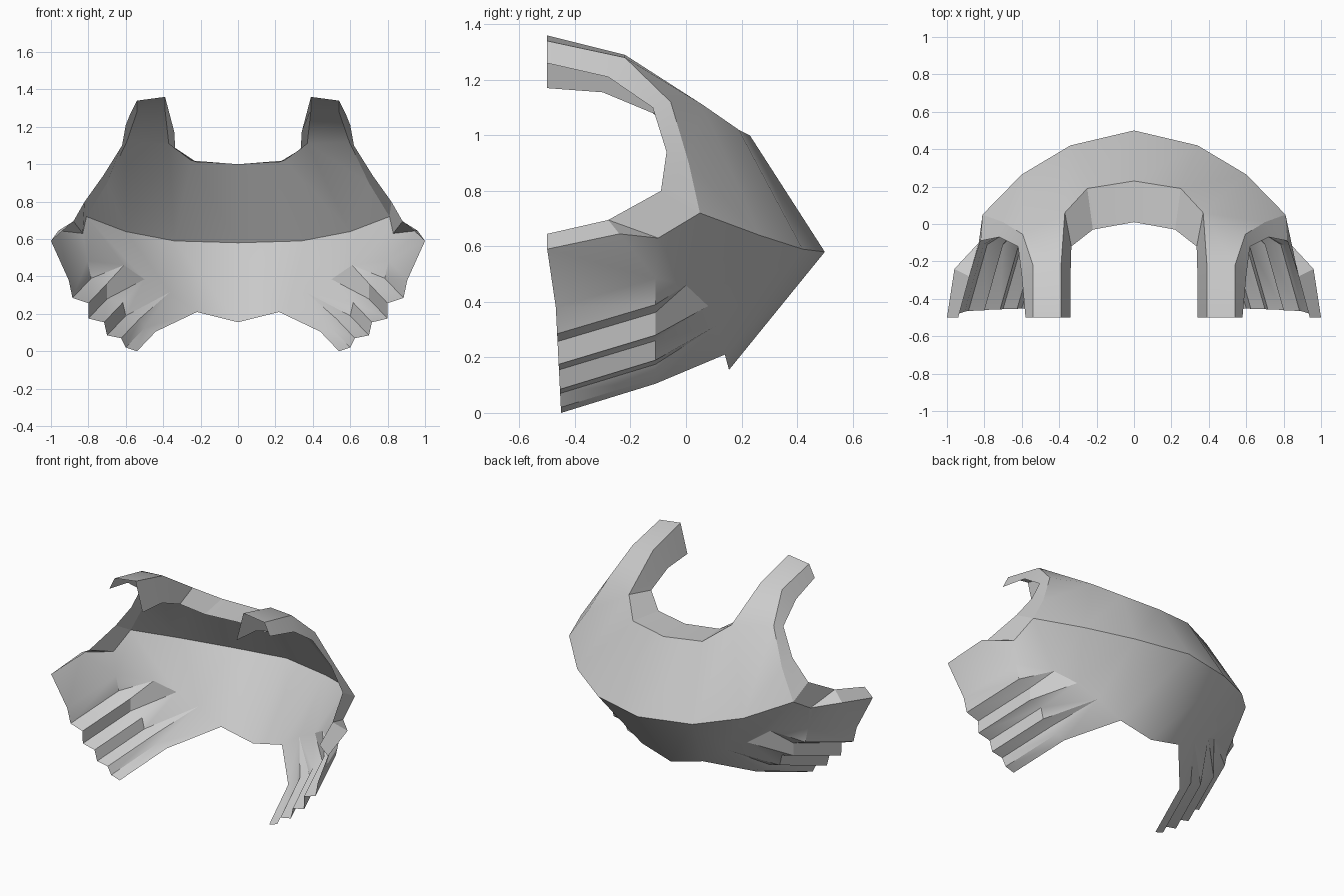
import bpy
import bmesh
from math import radians
from mathutils import Vector

if "Cube" in bpy.data.objects:
    bpy.data.objects.remove(bpy.data.objects["Cube"], do_unlink=True)

# One plain metal colour
metal = bpy.data.materials.new("plain_grey")
metal.use_nodes = True
grey = (0.6, 0.6, 0.6, 1)
metal.diffuse_color = grey
metal.node_tree.nodes["Principled BSDF"].inputs["Base Color"].default_value = grey


def bridge(upper, lower):
    """Quads between two paths of equal length; repeated points give triangles."""
    return [(upper[i], upper[i + 1], lower[i + 1], lower[i])
            for i in range(len(upper) - 1)]


def mirrored_shell(name, faces):
    """Build the left half, its mirror image, and weld the two together."""
    bm = bmesh.new()
    for face in faces:
        points = list(dict.fromkeys(face))
        if len(points) < 3:
            continue
        bm.faces.new([bm.verts.new(p) for p in points])
        bm.faces.new([bm.verts.new((-x, y, z)) for x, y, z in reversed(points)])
    bmesh.ops.remove_doubles(bm, verts=bm.verts, dist=0.0005)
    bmesh.ops.recalc_face_normals(bm, faces=bm.faces)
    middle = Vector((0, -0.3, 0.6))
    outward = sum((f.calc_center_median() - middle).dot(f.normal) * f.calc_area()
                  for f in bm.faces)
    if outward < 0:
        bmesh.ops.reverse_faces(bm, faces=bm.faces)
    mesh = bpy.data.meshes.new(name)
    bm.to_mesh(mesh)
    bm.free()
    mesh.materials.append(metal)
    obj = bpy.data.objects.new(name, mesh)
    bpy.context.collection.objects.link(obj)
    bpy.ops.object.select_all(action='DESELECT')
    obj.select_set(True)
    bpy.context.view_layer.objects.active = obj
    bpy.ops.object.shade_smooth_by_angle(angle=radians(30))


# Shared crease lines, from the centre outwards
ridge = [(0, .5, .58), (.34, .42, .59), (.6, .265, .64), (.81, .05, .72)]
neck = [(0, .23, 1), (.25, .19, 1.02), (.37, .06, 1.11),
        (.39, -.22, 1.29), (.39, -.5, 1.36)]
neck_inner = [(0, .01, 1), (.22, -.03, 1.01), (.335, -.12, 1.08),
              (.34, -.3, 1.155), (.34, -.5, 1.17)]
shoulder = [(.7, .01, .9), (.595, -.055, 1.12), (.54, -.22, 1.28), (.54, -.5, 1.34)]
armpit = [(.83, -.1, .63), (.96, -.24, .645), (1, -.5, .59)]
arm_inner = [(.58, -.5, 1.26), (.6, -.28, 1.21), (.62, -.12, 1.1), (.72, -.07, .94),
             (.82, -.09, .8), (.88, -.28, .695), (.94, -.5, .645)]

# Upper chest and shoulder straps
upper = bridge(neck[:3], ridge[:3])
upper += [(ridge[2], ridge[3], shoulder[0]),
          (neck[2], ridge[2], shoulder[0], shoulder[1])]
upper += bridge(neck[2:], shoulder[1:])
mirrored_shell("upper_chest_and_straps", upper)

# Inward rims round the neck and the arm openings
mirrored_shell("neck_rim", bridge(neck, neck_inner))
arm_outer = shoulder[::-1] + [ridge[3]] + armpit
arm_edge = arm_inner[:6] + [arm_inner[5], arm_inner[6]]
mirrored_shell("arm_opening_rim", bridge(arm_outer, arm_edge))

# Stepped side ribs: back profile, then the same profile moved forward
profile = [(.905, .38), (.885, .285), (.8, .257), (.8, .175), (.716, .155),
           (.7, .085), (.625, .07), (.6, .02), (.54, 0)]
back = [(x, -.45 - z * .05, z) for x, z in profile]
front = [(x - .1, -.11, z + .105) for x, z in profile]
tips = [(.61, 0, .46), (.5, .08, .385), (.365, .11, .315)]
hem = [(0, .155, .155), (.22, .14, .21)]

lower = bridge(back, front)
for i, tip in enumerate(tips):
    step = front[2 * i + 1:2 * i + 4]
    lower.append((step[0], step[1], tip))
    if i < 2:
        lower.append((step[1], tip, tips[i + 1], step[2]))

# Side panel behind the arm opening, joined to the ribs
lower += [(armpit[2], armpit[1], front[0], back[0]),
          (armpit[1], armpit[0], front[0]),
          (armpit[0], ridge[3], tips[0], front[0]),
          (front[0], tips[0], front[1])]

# Lower chest, sloping back to the hem
lower += bridge(ridge[1:], [tips[2], tips[1], tips[0]])
lower += [(ridge[0], ridge[1], hem[1], hem[0]),
          (ridge[1], tips[2], hem[1]),
          (tips[2], front[6], front[7]),
          (tips[2], front[7], front[8], hem[1])]
mirrored_shell("lower_chest_and_ribs", lower)
